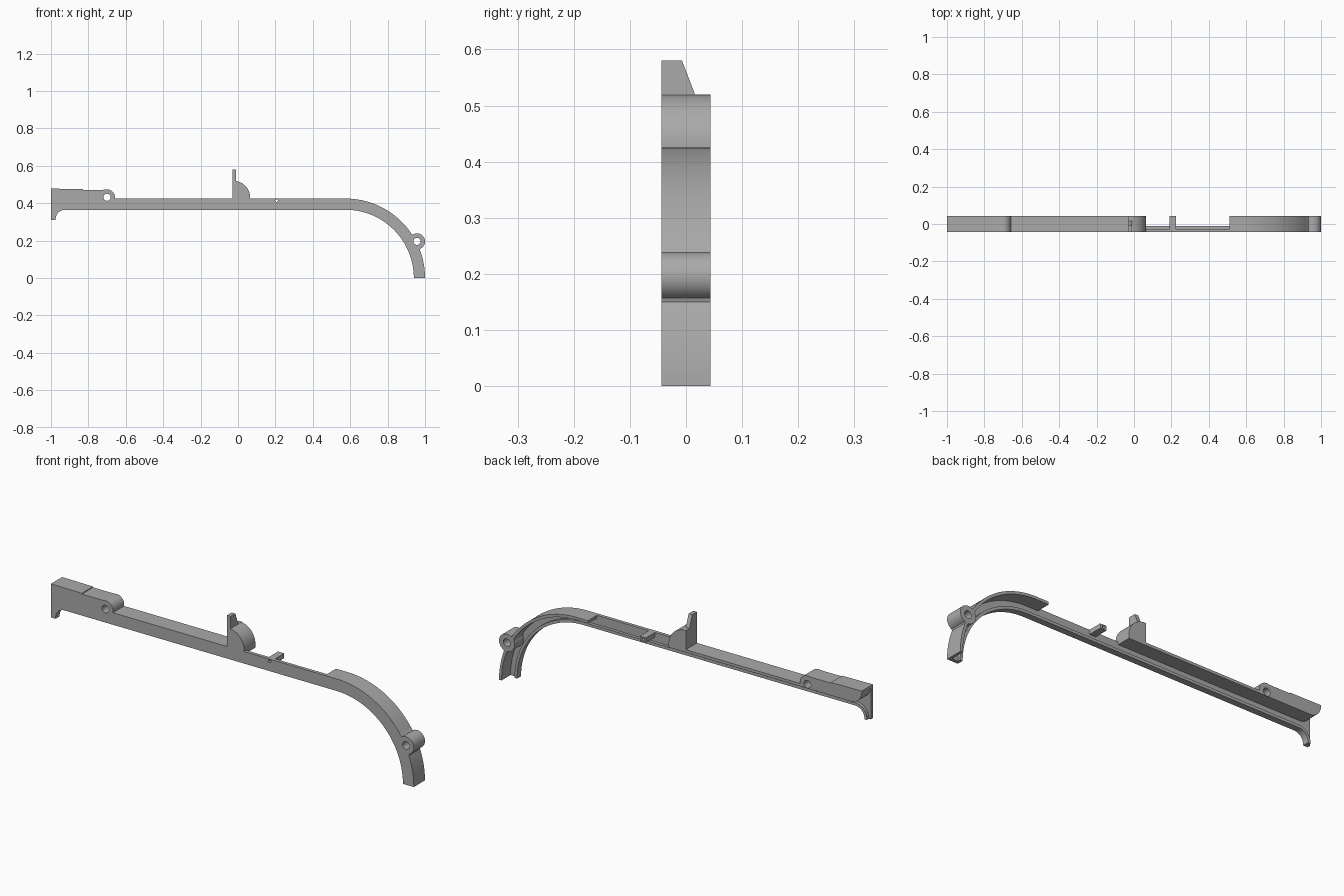
import bpy, bmesh
from math import cos, sin, radians, asin, degrees, hypot

cube = bpy.data.objects.get("Cube")
if cube:
    bpy.data.objects.remove(cube)

grey = bpy.data.materials.new("mid grey")
grey.use_nodes = True
grey.diffuse_color = (0.4, 0.4, 0.4, 1)
grey.node_tree.nodes["Principled BSDF"].inputs["Base Color"].default_value = (0.4, 0.4, 0.4, 1)

FRONT, WEB, LIP, BACK = -0.044, -0.027, -0.012, 0.044
TOP, BOTTOM, THICK = 0.425, 0.365, 0.014
BEND = (0.575, 0.0)                # centre of the large curved end
R_OUT, R_IN = 0.425, 0.363
BOSS, BOSS_R = (0.957, 0.196), 0.043
EAR, EAR_R = (-0.70, 0.432), 0.042
HOLE_R = 0.019
PEG = (0.206, 0.414)


def arc(c, r, a, b, n=16):
    return [(c[0] + r * cos(radians(a + (b - a) * i / n)),
             c[1] + r * sin(radians(a + (b - a) * i / n))) for i in range(n + 1)]


def prism(name, pts, lo, hi, axis="Y"):
    """Extrude a profile along Y (points are x, z) or X (points are y, z)."""
    bm = bmesh.new()
    place = (lambda p, d: (p[0], d, p[1])) if axis == "Y" else (lambda p, d: (d, p[0], p[1]))
    face = bm.faces.new([bm.verts.new(place(p, lo)) for p in pts])
    out = bmesh.ops.extrude_face_region(bm, geom=[face])
    step = (0, hi - lo, 0) if axis == "Y" else (hi - lo, 0, 0)
    verts = [g for g in out["geom"] if isinstance(g, bmesh.types.BMVert)]
    bmesh.ops.translate(bm, verts=verts, vec=step)
    bmesh.ops.remove_doubles(bm, verts=bm.verts, dist=1e-5)
    bmesh.ops.recalc_face_normals(bm, faces=bm.faces)
    mesh = bpy.data.meshes.new(name)
    bm.to_mesh(mesh)
    bm.free()
    mesh.materials.append(grey)
    obj = bpy.data.objects.new(name, mesh)
    bpy.context.collection.objects.link(obj)
    return obj


def drill(obj, centre, r):
    """Cut a round hole from front to back."""
    cutter = prism("drill", arc(centre, r, 0, 360, 32)[:-1], -0.2, 0.2)
    cutter.hide_render = True
    mod = obj.modifiers.new("hole", "BOOLEAN")
    mod.operation, mod.solver, mod.object = "DIFFERENCE", "EXACT", cutter
    bpy.context.view_layer.update()
    graph = bpy.context.evaluated_depsgraph_get()
    mesh = bpy.data.meshes.new_from_object(obj.evaluated_get(graph))
    obj.modifiers.clear()
    obj.data = mesh
    bpy.data.objects.remove(cutter)


def bend_edge(r, side):
    """Quarter bend running downward, bulging around the boss on one side."""
    curve = arc(BEND, r, 90, 0, 48)
    clear = [p for p in curve if hypot(p[0] - BOSS[0], p[1] - BOSS[1]) > BOSS_R]
    ring = arc(BOSS, BOSS_R, 205, -155, 48) if side > 0 else arc(BOSS, BOSS_R, 25, 385, 48)
    bump = [p for p in ring[:-1]
            if side * (hypot(p[0] - BEND[0], p[1] - BEND[1]) - r) > 0]
    before = [p for p in clear if p[1] > BOSS[1]]
    after = [p for p in clear if p[1] <= BOSS[1]]
    return before + bump + after


# Shared edges
ear_end = -degrees(asin((EAR[1] - TOP) / EAR_R))
block_top = [(-1, 0.478), (-0.83, 0.476), (-0.83, 0.472), (EAR[0] - 0.02, 0.472)]
block_top += arc(EAR, EAR_R, 90, ear_end)
outer_bend = bend_edge(R_OUT, 1)
foot = (-0.925, 0.315)


def lower_edge(offset):
    return ([(foot[0] - 0.05 - offset, 0.31)]
            + arc(foot, 0.05 + offset, 180, 90)
            + arc(BEND, R_IN + offset + 0.002, 90, 0, 48))


# Front web plate with the complete silhouette
web = prism("front_web", [(-1, 0.31)] + block_top + outer_bend + lower_edge(0)[::-1], FRONT, WEB)

# Narrow lip along the inside edge
prism("lower_lip", lower_edge(0) + lower_edge(THICK)[::-1], WEB, LIP)

# Raised end block with a rounded underside corner
under = TOP - THICK
block = prism("end_block", block_top + [(EAR[0] + EAR_R, under)]
              + arc((-0.94, under + 0.06), 0.06, -90, -180), WEB, BACK)

# Straight and curved top rails
x_ear = block_top[-1][0]
prism("top_rail", [(x_ear, under), (0.065, under), (0.065, TOP), (x_ear, TOP)], WEB, BACK)
curved = prism("curved_rail", [(0.51, TOP)] + outer_bend
               + bend_edge(R_OUT - THICK, -1)[::-1] + [(0.51, under)], WEB, BACK)

# Stop: rounded shoulder and sloped upright
prism("stop_shoulder", [(-0.01, TOP)] + [(0.065, TOP)]
      + [p for p in arc((-0.025, 0.43), 0.09, 0, 80.4)], FRONT, BACK)
prism("stop_upright", [(FRONT, TOP), (BACK, TOP), (BACK, 0.52), (0.016, 0.52),
                       (-0.007, 0.58), (FRONT, 0.58)], -0.03, -0.01, "X")

# Small cross peg
peg = prism("cross_peg", [(0.19, 0.402), (0.224, 0.402), (0.224, TOP), (0.19, TOP)], WEB, BACK)

# Through holes
for obj, centre, r in ((web, BOSS, HOLE_R), (web, EAR, HOLE_R), (web, PEG, 0.007),
                       (block, EAR, HOLE_R), (curved, BOSS, HOLE_R), (peg, PEG, 0.007)):
    drill(obj, centre, r)

# Smooth the round surfaces, keep corners crisp
bpy.ops.object.select_all(action="DESELECT")
for obj in bpy.context.collection.objects:
    if obj.type == "MESH":
        obj.select_set(True)
        bpy.context.view_layer.objects.active = obj
bpy.ops.object.shade_smooth_by_angle(angle=radians(30))
